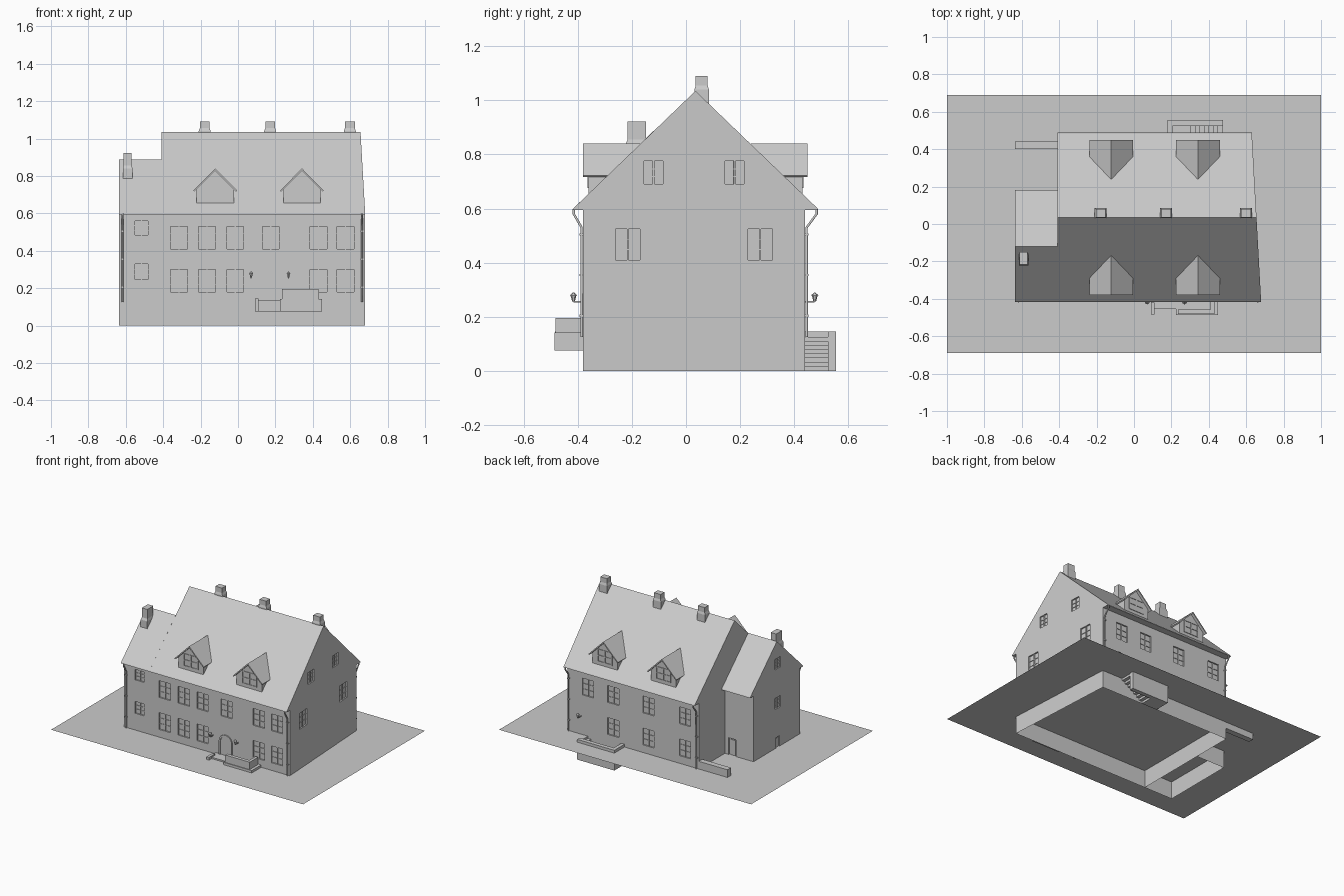
import bpy, bmesh, math
from mathutils import Vector, Matrix

if "Cube" in bpy.data.objects:
    bpy.data.objects.remove(bpy.data.objects["Cube"])

G = 0.125  # ground level


def finish(name, bm):
    bmesh.ops.recalc_face_normals(bm, faces=bm.faces[:])
    me = bpy.data.meshes.new(name)
    bm.to_mesh(me)
    bm.free()
    ob = bpy.data.objects.new(name, me)
    bpy.context.collection.objects.link(ob)
    return ob


def add_box(bm, x0, x1, y0, y1, z0, z1, m=Matrix()):
    t = Matrix.Translation(((x0 + x1) / 2, (y0 + y1) / 2, (z0 + z1) / 2))
    s = Matrix.Diagonal((x1 - x0, y1 - y0, z1 - z0, 1))
    bmesh.ops.create_cube(bm, size=1, matrix=m @ t @ s)


def boxes(name, *dims):
    bm = bmesh.new()
    for d in dims:
        add_box(bm, *d)
    return finish(name, bm)


def loft(bm, a, b, closed=True):
    """Join two matching outlines; closed adds the end caps."""
    va, vb = [bm.verts.new(p) for p in a], [bm.verts.new(p) for p in b]
    n = len(a)
    for i in range(n if closed else n - 1):
        j = (i + 1) % n
        bm.faces.new((va[i], va[j], vb[j], vb[i]))
    if closed:
        bm.faces.new(va)
        bm.faces.new(vb)


def right_x(y):  # skewed right gable
    return 0.655 - (y - 0.035) * 0.055


def house_body(name, x_left, x_right, back_wall, back_eave, ridge_y, ridge_z):
    prof = [(-.38, 0), (-.38, .595), (-.418, .595), (-.415, .602), (ridge_y, ridge_z),
            (back_eave, .602), (back_eave + .003, .595), (back_wall, .595), (back_wall, 0)]
    bm = bmesh.new()
    loft(bm, [(x_left, y, z) for y, z in prof], [(x_right(y), y, z) for y, z in prof])
    return finish(name, bm)


main = house_body("main_house", -.41, right_x, .44, .485, .035, 1.035)
wing = house_body("side_wing", -.637, lambda y: -.41, .145, .18, -.12, .887)

# Openings: recess cutters and glazing bars on each wall
cut, bars = bmesh.new(), bmesh.new()


def wall_matrix(origin, along):
    u = Vector(along).normalized()
    n = u.cross(Vector((0, 0, 1)))  # outward normal
    return Matrix.Translation(origin) @ Matrix((u, n, (0, 0, 1))).transposed().to_4x4()


def window(origin, along, w, z0, z1, door=False):
    m = wall_matrix(origin, along)
    add_box(cut, -w / 2, w / 2, -.01, .02, z0, z1, m)
    h = z1 - z0
    if door:
        add_box(bars, -w * .35, w * .35, -.01, -.006, z0, z1 - .01, m)
        return
    add_box(bars, -.003, .003, -.01, -.004, z0, z1, m)
    for f in (1 / 3, 2 / 3):
        add_box(bars, -w / 2, w / 2, -.01, -.006, z0 + h * f - .0015, z0 + h * f + .0015, m)


FRONT, BACK, LEFT, RIGHT = (1, 0, 0), (-1, 0, 0), (0, -1, 0), (-.055, 1, 0)
for x in (-.315, -.165, -.015, .175, .43, .575):
    window((x, -.38, 0), FRONT, .09, .41, .53)
    if x != .175:
        window((x, -.38, 0), FRONT, .09, .18, .30)
for z0, z1 in ((.485, .56), (.245, .33)):
    window((-.515, -.38, 0), FRONT, .07, z0, z1)
for x in (.47, .27, -.01, -.3):
    window((x, .44, 0), BACK, .09, .41, .53)
    if x < .4:
        window((x, .44, 0), BACK, .09, .18, .30)
for y, w, z0, z1 in ((-.215, .09, .41, .525), (.275, .09, .41, .525),
                     (-.12, .07, .69, .775), (.18, .07, .69, .775)):
    window((right_x(y), y, 0), RIGHT, w, z0, z1)
for z0, z1 in ((.69, .765), (.405, .485)):
    window((-.637, -.13, 0), LEFT, .065, z0, z1)
window((-.637, -.13, 0), LEFT, .045, G, .2, True)
window((-.47, .145, 0), BACK, .06, G, .245, True)

cutter = finish("opening_cutter", cut)
cutter.hide_render = True
finish("glazing_bars", bars)
for ob in (main, wing):
    mod = ob.modifiers.new("openings", 'BOOLEAN')
    mod.operation, mod.solver, mod.object = 'DIFFERENCE', 'EXACT', cutter
    dg = bpy.context.evaluated_depsgraph_get()
    me = bpy.data.meshes.new_from_object(ob.evaluated_get(dg))
    ob.modifiers.clear()
    bm = bmesh.new()
    bm.from_mesh(me)
    # Walls are open underneath
    low = [f for f in bm.faces if all(v.co.z < .001 for v in f.verts)]
    bmesh.ops.delete(bm, geom=low, context='FACES')
    bm.to_mesh(me)
    bm.free()
    ob.data = me
bpy.data.objects.remove(cutter)

# Ground sheet with the stairwell left open
bm = bmesh.new()
for x0, y0, x1, y1 in ((-1, -.69, 1, .44), (-1, .525, 1, .69),
                       (-1, .44, .205, .525), (.47, .44, 1, .525)):
    bm.faces.new([bm.verts.new(p) for p in ((x0, y0, G), (x1, y0, G), (x1, y1, G), (x0, y1, G))])
finish("ground", bm)

# Basement steps and stairwell walls at the back
steps = [(.47, G)]
for i in range(8):
    x = .47 - i * .024
    z = G * (7 - i) / 8
    steps += [(x, z), (x - .024, z)]
steps[-1] = (.205, 0)
bm = bmesh.new()
loft(bm, [(x, .44, z) for x, z in steps], [(x, .525, z) for x, z in steps], False)
finish("basement_steps", bm)
boxes("stairwell_wall", (.18, .475, .525, .555, 0, .145), (.18, .205, .44, .525, 0, .145))
boxes("garden_wall", (-.637, -.41, .4, .44, .08, .18))

# Front stoop
boxes("front_stoop", (.09, .225, -.455, -.38, .075, .135), (.09, .11, -.485, -.42, .075, .145),
      (.225, .45, -.487, -.38, .075, .142))
boxes("stoop_parapet", (.235, .43, -.482, -.457, .14, .195), (.41, .43, -.457, -.385, .14, .195))

# Arched door surround and leaf
def arch(r):
    top = [(.17 + r * math.cos(a), .23 + r * math.sin(a))
           for a in [math.pi * i / 12 for i in range(13)]]
    return [(.17 + r, .13)] + top + [(.17 - r, .13)]


bm = bmesh.new()
o, i = arch(.052), arch(.04)
loft(bm, [(x, -.388, z) for x, z in o], [(x, -.388, z) for x, z in i], False)
for p in (o, i):
    loft(bm, [(x, -.388, z) for x, z in p], [(x, -.379, z) for x, z in p], False)
bmesh.ops.remove_doubles(bm, verts=bm.verts[:], dist=1e-5)
finish("door_surround", bm)
bm = bmesh.new()
loft(bm, [(x, -.382, z) for x, z in i], [(x, -.375, z) for x, z in i])
finish("front_door", bm)

# Dormers on both slopes
for side, face, wall, end in ((-1, -.38, -.36, -.17), (1, .45, .43, .24)):
    for k, x in enumerate((-.122, .342)):
        tag = ("front_" if side < 0 else "back_") + str(k + 1)
        bm = bmesh.new()
        body = [(-.1, .645), (-.1, .73), (0, .828), (.1, .73), (.1, .645)]
        loft(bm, [(x + a, wall, z) for a, z in body], [(x + a, end, z) for a, z in body])
        finish("dormer_" + tag, bm)
        bm = bmesh.new()
        roof = [(-.117, .722), (0, .84), (.117, .722), (.112, .716), (0, .828), (-.112, .716)]
        loft(bm, [(x + a, face, z) for a, z in roof], [(x + a, end, z) for a, z in roof])
        finish("dormer_roof_" + tag, bm)
        f0, f1 = sorted((wall, wall + side * .004))
        boxes("dormer_window_" + tag,
              *[(x + u - .004, x + u + .004, f0, f1, .68, .765) for u in (-.055, 0, .055)],
              *[(x - .059, x + .059, f0, f1, z, z + .006) for z in (.677, .72, .762)])

# Chimneys: wider base, short taper, narrower stack
def chimney(name, x, y, w, d, z0, zs, z1):
    bm = bmesh.new()
    ring = lambda k, z: [(x + sx * w * k / 2, y + sy * d * k / 2, z)
                         for sx, sy in ((-1, -1), (1, -1), (1, 1), (-1, 1))]
    for a, b in (((1, z0), (1, zs)), ((1, zs), (.82, zs + .015)), ((.82, zs + .015), (.82, z1))):
        loft(bm, ring(*a), ring(*b))
    finish(name, bm)


for n, x in enumerate((-.178, .172, .598)):
    chimney("ridge_chimney_%d" % (n + 1), x, .058, .064, .054, .96, 1.04, 1.09)
chimney("wing_chimney", -.59, -.182, .052, .082, .75, .84, .922)

# Downpipes with a swan neck under the eaves
for n, (x, wy, ey) in enumerate(((-.617, -.386, -.415), (.662, -.386, -.415),
                                 (.62, .446, .483), (-.395, .446, .483))):
    cu = bpy.data.curves.new("downpipe_%d" % (n + 1), 'CURVE')
    cu.dimensions, cu.bevel_depth, cu.bevel_resolution = '3D', .005, 1
    pts = [(x, ey, .598), (x, ey, .58), (x, wy, .53), (x, wy, G)]
    sp = cu.splines.new('POLY')
    sp.points.add(len(pts) - 1)
    for q, p in zip(sp.points, pts):
        q.co = (*p, 1)
    bpy.context.collection.objects.link(bpy.data.objects.new(cu.name, cu))
    boxes("pipe_clips_%d" % (n + 1), *[(x - .007, x + .007, wy - .007, wy + .007, z, z + .008)
                                       for z in (.2, .35, .5)])

# Wall lanterns
for n, (x, wy, d) in enumerate(((.07, -.38, -1), (.27, -.38, -1), (.525, .44, 1))):
    bm = bmesh.new()
    y = wy + d * .036
    for r1, r2, h, z in ((.005, .011, .022, .268), (.014, .003, .01, .284)):
        bmesh.ops.create_cone(bm, cap_ends=True, segments=6, radius1=r1, radius2=r2, depth=h,
                              matrix=Matrix.Translation((x, y, z)))
    y0, y1 = sorted((wy, y))
    add_box(bm, x - .002, x + .002, y0, y1, .252, .258)
    finish("wall_lantern_%d" % (n + 1), bm)
